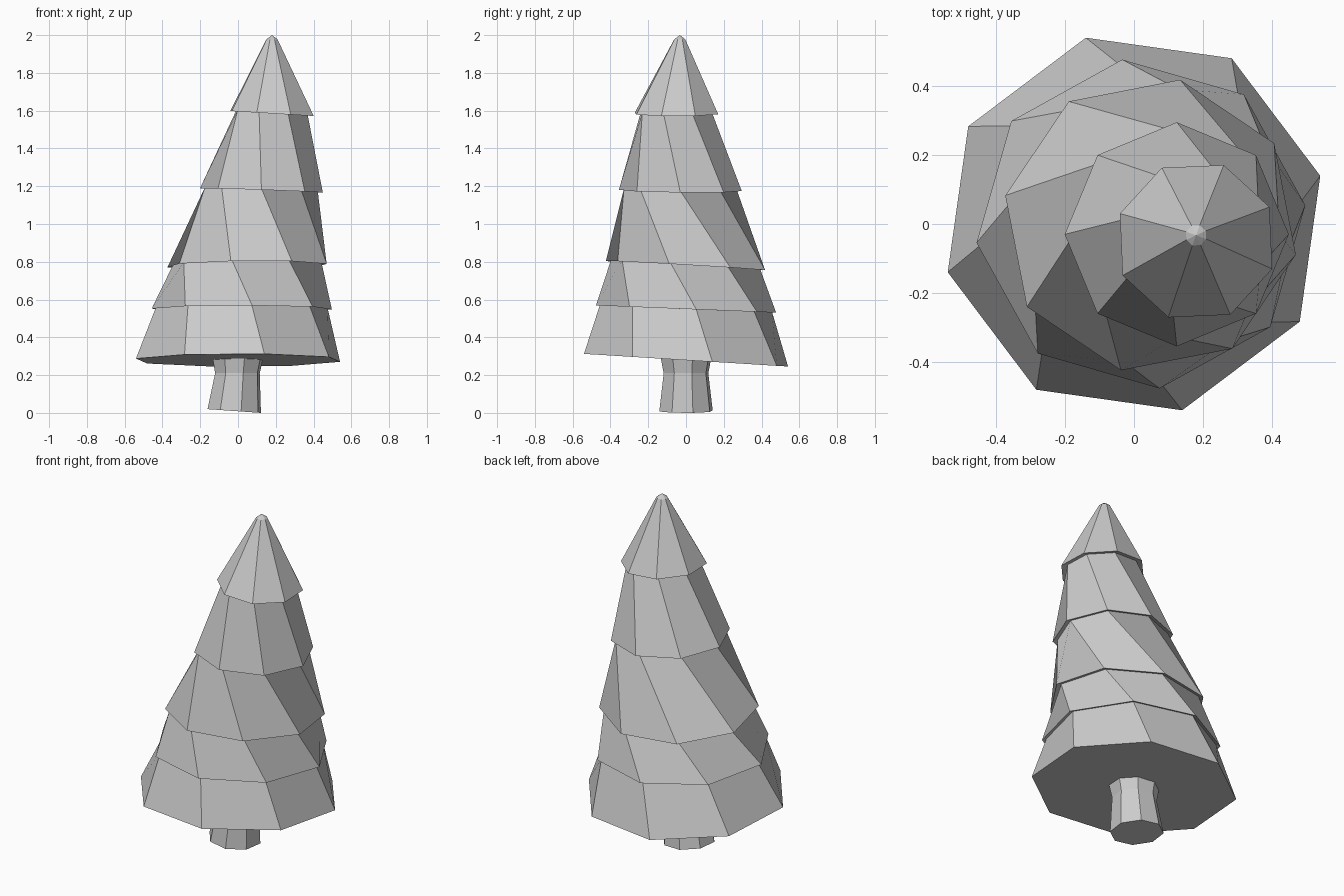
import bpy
import bmesh
from math import sin, cos, radians

if "Cube" in bpy.data.objects:
    bpy.data.objects.remove(bpy.data.objects["Cube"])

SIDES = 8


def add_ring(bm, cx, cy, z, r, turn, sx=0.0, sy=0.0):
    """Octagon loop, tilted by slopes sx and sy about its own centre."""
    loop = []
    for i in range(SIDES):
        a = radians(turn + 360 / SIDES * i)
        dx, dy = r * cos(a), r * sin(a)
        loop.append(bm.verts.new((cx + dx, cy + dy, z + sx * dx + sy * dy)))
    return loop


def skin(name, rings, tip=None):
    """Bridge successive rings, cap the bottom and close the top."""
    bm = bmesh.new()
    loops = [add_ring(bm, *ring) for ring in rings]
    for lo, hi in zip(loops, loops[1:]):
        for i in range(SIDES):
            j = (i + 1) % SIDES
            bm.faces.new((lo[i], lo[j], hi[j], hi[i]))
    bm.faces.new(list(reversed(loops[0])))
    if tip:
        apex = bm.verts.new(tip)
        for i in range(SIDES):
            bm.faces.new((loops[-1][i], loops[-1][(i + 1) % SIDES], apex))
    else:
        bm.faces.new(loops[-1])
    bmesh.ops.recalc_face_normals(bm, faces=bm.faces)
    mesh = bpy.data.meshes.new(name)
    bm.to_mesh(mesh)
    bm.free()
    obj = bpy.data.objects.new(name, mesh)
    bpy.context.collection.objects.link(obj)
    return obj


# Trunk, flared at both ends, with a slightly slanted foot
skin("trunk", [
    (-0.02, 0.0, 0.010, 0.146, 14.5, -0.07, 0.0),
    (-0.003, 0.0, 0.21, 0.122, 14.5),
    (0.0, 0.0, 0.30, 0.140, 14.5),
])

# Foliage tiers: lower rim (x, y, z, radius, turn, slopes) and the
# tucked-in radius of the tier below it
tiers = [
    ((0.0, 0.0, 0.279, 0.558, 14.5, 0.0, -0.062), None),
    ((0.02, 0.0, 0.55, 0.480, 6.5, 0.0, -0.04), 0.457),
    ((0.048, -0.003, 0.78, 0.430, -11.5, 0.01, -0.058), 0.402),
    ((0.124, -0.03, 1.178, 0.325, -45, -0.035, -0.01), 0.298),
    ((0.18, -0.05, 1.585, 0.235, -65, -0.06, 0.0), 0.200),
]
rings = []
for rim, tucked in tiers:
    if tucked:
        rings.append((rim[0], rim[1], rim[2] + 0.008, tucked) + rim[4:])
    rings.append(rim)
# Blunt tip
rings.append((0.18, -0.033, 1.978, 0.031, -65))
skin("foliage", rings, tip=(0.18, -0.033, 2.0))
